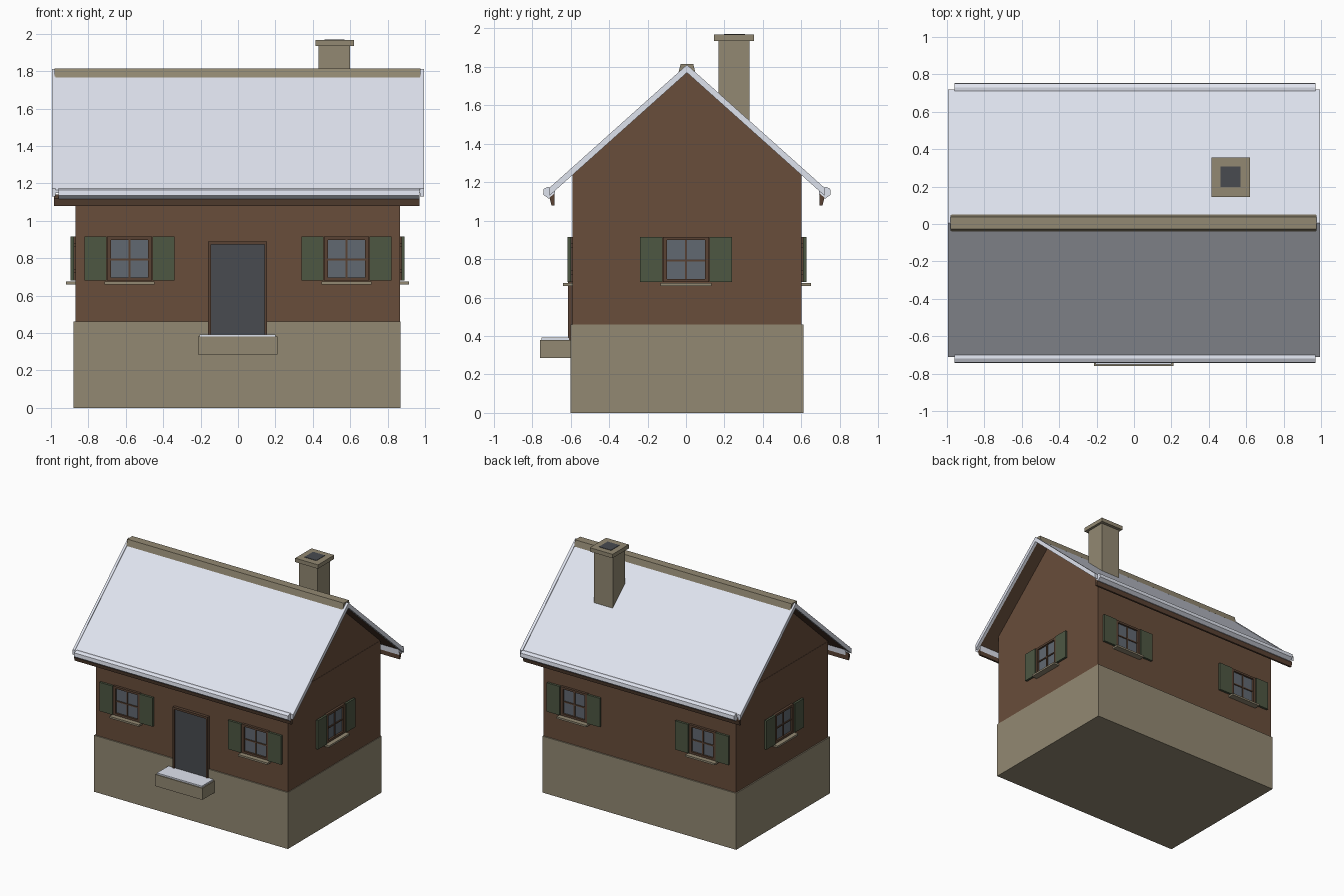
import bpy, bmesh, math
from mathutils import Matrix, Vector

if "Cube" in bpy.data.objects:
    bpy.data.objects.remove(bpy.data.objects["Cube"])


def mat(name, rgb):
    m = bpy.data.materials.new(name)
    m.diffuse_color = (*rgb, 1)
    m.use_nodes = True
    m.node_tree.nodes["Principled BSDF"].inputs["Base Color"].default_value = m.diffuse_color
    return m


TIMBER = mat("timber", (0.14, 0.075, 0.043))
TRIM = mat("dark_trim", (0.10, 0.055, 0.033))
STONE = mat("stone", (0.29, 0.25, 0.17))
SNOW = mat("snow", (0.74, 0.77, 0.86))
GREEN = mat("shutter_green", (0.075, 0.095, 0.055))
GLASS = mat("glass", (0.12, 0.14, 0.165))
DOOR = mat("door_grey", (0.065, 0.07, 0.08))


def mesh_object(name, bm, material, matrix=None):
    bmesh.ops.recalc_face_normals(bm, faces=bm.faces)
    me = bpy.data.meshes.new(name)
    bm.to_mesh(me)
    bm.free()
    if matrix:
        me.transform(matrix)
    me.materials.append(material)
    ob = bpy.data.objects.new(name, me)
    bpy.context.collection.objects.link(ob)
    return ob


def box(name, x, y, z, material, matrix=None):
    bm = bmesh.new()
    bmesh.ops.create_cube(bm, size=1)
    for v in bm.verts:
        v.co = Vector([(a + b) / 2 + c * (b - a) for (a, b), c in zip((x, y, z), v.co)])
    return mesh_object(name, bm, material, matrix)


def prism(name, x, profile, material):
    """Extrude a (y, z) profile along x."""
    bm = bmesh.new()
    face = bm.faces.new([bm.verts.new((x[0], y, z)) for y, z in profile])
    ext = bmesh.ops.extrude_face_region(bm, geom=[face])["geom"]
    bmesh.ops.translate(bm, vec=(x[1] - x[0], 0, 0),
                        verts=[g for g in ext if isinstance(g, bmesh.types.BMVert)])
    return mesh_object(name, bm, material)


# Stone base, log walls and gables
box("stone_base", (-0.88, 0.87), (-0.60, 0.61), (0, 0.46), STONE)
box("walls", (-0.87, 0.865), (-0.59, 0.60), (0.455, 1.24), TIMBER)
prism("gables", (-0.868, 0.863), [(-0.59, 1.24), (0.60, 1.24), (0.005, 1.775)], TIMBER)

# Roof: timber deck, snow cover, verges, eave rolls and fascias on both slopes
YC = 0.005


def slope(s, near, far, low, high):
    def z(d):
        return 1.775 - 0.895 * d
    return [(YC + s * d, z(d) + o) for d, o in
            ((near, low), (far, low), (far, high), (near, high))]


for side, s in (("front", -1), ("back", 1)):
    prism(f"roof_deck_{side}", (-0.975, 0.975), slope(s, 0, 0.70, 0, 0.014), TRIM)
    prism(f"roof_snow_{side}", (-0.98, 0.98), slope(s, 0, 0.715, 0.012, 0.03), SNOW)
    for end, x in (("left", (-0.995, -0.975)), ("right", (0.972, 0.995))):
        prism(f"verge_{side}_{end}", x, slope(s, 0, 0.715, -0.005, 0.036), SNOW)
    roll = [(0.69, 1.115), (0.72, 1.115), (0.748, 1.135),
            (0.745, 1.165), (0.725, 1.175), (0.685, 1.17)]
    prism(f"eave_roll_{side}", (-0.96, 0.97), [(YC + s * y, z) for y, z in roll], SNOW)
    fascia = [(0.69, 1.08), (0.705, 1.08), (0.715, 1.12), (0.69, 1.14)]
    prism(f"fascia_{side}", (-0.985, 0.97), [(YC + s * y, z) for y, z in fascia], TRIM)

# Ridge cap
prism("ridge_cap", (-0.98, 0.975),
      [(-0.04, 1.765), (0.005, 1.79), (0.05, 1.765), (0.038, 1.815), (-0.028, 1.815)], STONE)

# Chimney with overhanging cap and flue
box("chimney_stack", (0.43, 0.60), (0.17, 0.33), (1.40, 1.94), STONE)
box("chimney_cap", (0.415, 0.62), (0.145, 0.355), (1.935, 1.967), STONE)
box("chimney_flue", (0.462, 0.57), (0.197, 0.307), (1.93, 1.97), DOOR)


def place(wall, offset):
    """Local frame: x along the wall, -y outward from it, z up."""
    angle, at = {"front": (0, (0, -0.59, 0)), "right": (90, (0.865, 0, 0)),
                 "back": (180, (0, 0.60, 0)), "left": (-90, (-0.87, 0, 0))}[wall]
    return (Matrix.Translation(at) @ Matrix.Rotation(math.radians(angle), 4, "Z")
            @ Matrix.Translation((offset, 0, 0)))


def window(wall, offset):
    m = place(wall, offset)
    tag = f"{wall}_{'a' if offset < 0 else 'b'}"
    box(f"window_glass_{tag}", (-0.105, 0.105), (-0.005, 0.01), (0.69, 0.91), GLASS, m)
    for s, n in ((-1, "left"), (1, "right")):
        xs = sorted((s * 0.098, s * 0.12))
        box(f"window_jamb_{n}_{tag}", xs, (-0.02, 0.01), (0.68, 0.915), TRIM, m)
        xs = sorted((s * 0.123, s * 0.24))
        box(f"shutter_{n}_{tag}", xs, (-0.026, -0.008), (0.68, 0.915), GREEN, m)
        xs = sorted((s * 0.125, s * 0.145))
        for z in (0.72, 0.86):
            box(f"hinge_{n}_{tag}", xs, (-0.012, 0.0), (z, z + 0.02), TRIM, m)
    for n, z in (("bottom", 0.68), ("top", 0.898)):
        box(f"window_rail_{n}_{tag}", (-0.12, 0.12), (-0.02, 0.01), (z, z + 0.017), TRIM, m)
    box(f"window_mullion_{tag}", (-0.005, 0.005), (-0.012, 0), (0.69, 0.905), TRIM, m)
    box(f"window_crossbar_{tag}", (-0.1, 0.1), (-0.012, 0), (0.788, 0.798), TRIM, m)
    box(f"window_sill_{tag}", (-0.133, 0.133), (-0.05, 0.005), (0.66, 0.675), STONE, m)


# Windows on all four sides
for x in (-0.58, 0.58):
    window("front", x)
    window("back", x)
window("left", 0)
window("right", 0)

# Door with thin frame
m = place("front", 0)
box("door_leaf", (-0.15, 0.147), (-0.015, 0.02), (0.385, 0.88), DOOR, m)
for n, x in (("left", (-0.16, -0.145)), ("right", (0.142, 0.156))):
    box(f"door_jamb_{n}", x, (-0.025, 0.01), (0.38, 0.89), TRIM, m)
box("door_head", (-0.16, 0.156), (-0.025, 0.01), (0.873, 0.89), TRIM, m)

# Doorstep with snow on top
box("doorstep", (-0.215, 0.21), (-0.76, -0.60), (0.285, 0.38), STONE)
box("doorstep_snow", (-0.205, 0.20), (-0.752, -0.605), (0.378, 0.392), SNOW)
